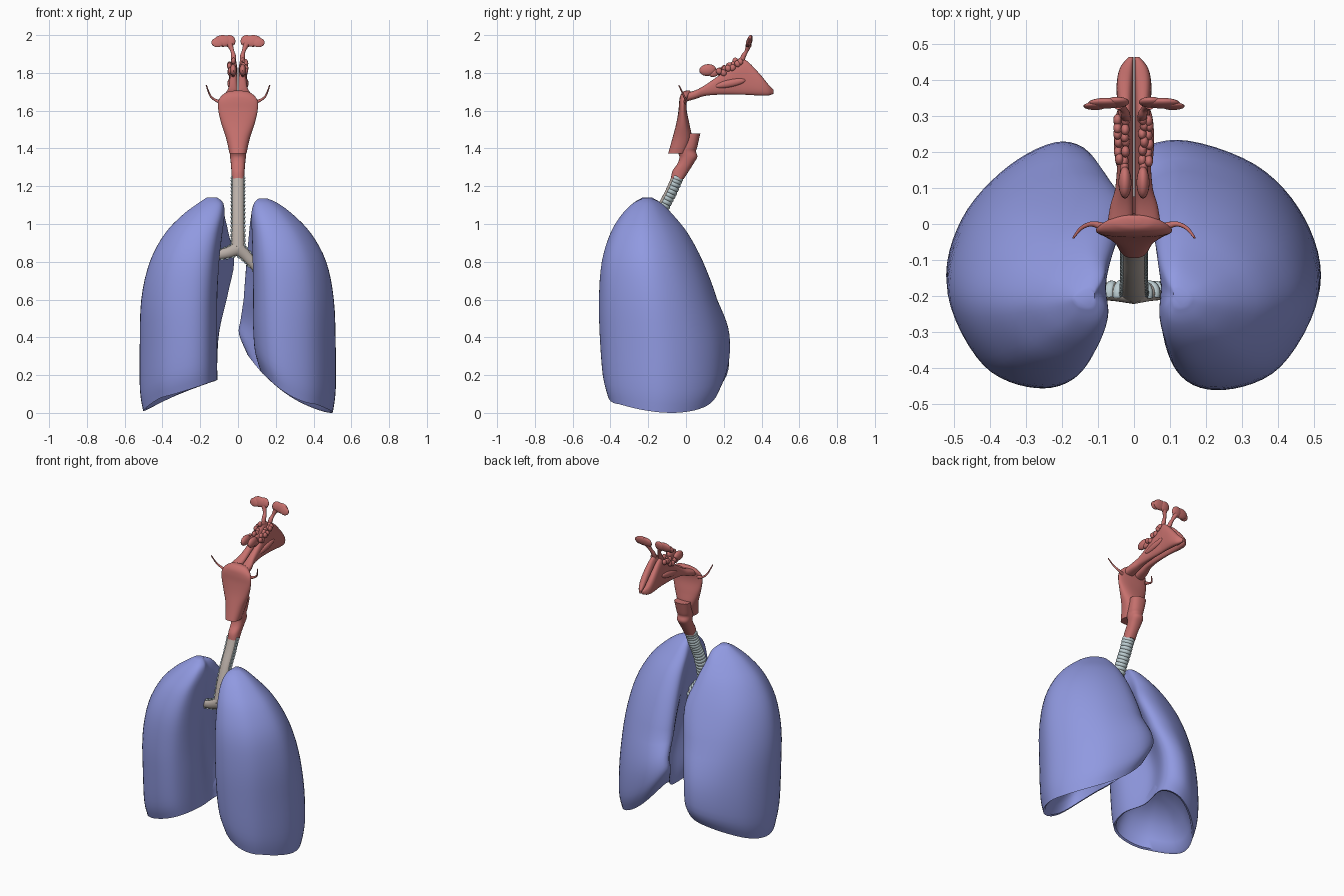
import bpy, bmesh, math, random
from mathutils import Vector

if "Cube" in bpy.data.objects:
    bpy.data.objects.remove(bpy.data.objects["Cube"])

random.seed(4)


def material(name, col):
    m = bpy.data.materials.new(name)
    m.diffuse_color = (*col, 1)
    m.use_nodes = True
    m.node_tree.nodes["Principled BSDF"].inputs["Base Color"].default_value = m.diffuse_color
    return m


RED = material("airway_red", (0.57, 0.165, 0.155))
BLUE = material("lung_blue", (0.28, 0.32, 0.75))
BEIGE = material("membrane_beige", (0.49, 0.43, 0.39))
GREY = material("cartilage_grey", (0.52, 0.63, 0.66))


def spline(pts, n, closed=False):
    """Catmull-Rom through tuples of any size, n steps per span."""
    out, c = [], len(pts)
    get = (lambda i: pts[i % c]) if closed else (lambda i: pts[max(0, min(c - 1, i))])
    for i in range(c if closed else c - 1):
        for k in range(n):
            t = k / n
            out.append(tuple(
                b + 0.5 * t * (d - a + t * (2 * a - 5 * b + 4 * d - e + t * (3 * (b - d) + e - a)))
                for a, b, d, e in zip(get(i - 1), get(i), get(i + 1), get(i + 2))))
    if not closed:
        out.append(tuple(pts[-1]))
    return out


def make(name, bm, mat):
    bmesh.ops.recalc_face_normals(bm, faces=bm.faces)
    me = bpy.data.meshes.new(name)
    bm.to_mesh(me)
    bm.free()
    me.materials.append(mat)
    ob = bpy.data.objects.new(name, me)
    bpy.context.collection.objects.link(ob)
    return ob


def add_loft(bm, rings):
    vs = [[bm.verts.new(p) for p in r] for r in rings]
    n = len(rings[0])
    for a, b in zip(vs, vs[1:]):
        for i in range(n):
            bm.faces.new((a[i], a[(i + 1) % n], b[(i + 1) % n], b[i]))
    bm.faces.new(vs[0])
    bm.faces.new(vs[-1])


def loft(name, rings, mat):
    bm = bmesh.new()
    add_loft(bm, rings)
    return make(name, bm, mat)


def oval(n=28, power=1.0):
    """Unit outline; power below 1 makes it boxier."""
    for i in range(n):
        a = math.tau * i / n
        c, s = math.cos(a), math.sin(a)
        yield math.copysign(abs(c) ** power, c), math.copysign(abs(s) ** power, s)


def frames(path):
    """Position, tangent, forward and sideways directions along a path."""
    P = [Vector(p[:3]) for p in path]
    for i, p in enumerate(P):
        t = (P[min(i + 1, len(P) - 1)] - P[max(i - 1, 0)]).normalized()
        f = (Vector((0, 1, 0)) - t * t.y).normalized()
        yield p, t, f, t.cross(f)


def tube(name, ctrl, mat, steps=6, n=16, back=1.0):
    path = spline(ctrl, steps)          # control points are x, y, z, radius
    rings = [[p + q[3] * (f * (c if c > 0 else c * back) + s * u) for c, u in oval(n)]
             for q, (p, t, f, s) in zip(path, frames(path))]
    return loft(name, rings, mat)


def blobs(name, items, mat):
    """Ellipsoids: centre, radii, tilt about x."""
    bm = bmesh.new()
    for c, r, tilt in items:
        new = bmesh.ops.create_uvsphere(bm, u_segments=18, v_segments=10, radius=1)["verts"]
        ct, st = math.cos(tilt), math.sin(tilt)
        for v in new:
            x, y, z = (v.co[i] * r[i] for i in range(3))
            v.co = (c[0] + x, c[1] + y * ct - z * st, c[2] + y * st + z * ct)
    return make(name, bm, mat)


# Lungs: levels of (height, back y, front y, outer x, inner back x, inner front x, notch x)
def lung(name, side, levels, lift):
    rings = []
    for w, yb, yf, xo, xb, xf, xn in spline(levels, 4):
        L, W = yf - yb, xo - xb
        ctrl = [(xb, yb + .3 * L), (xb + .12 * W, yb + .06 * L), (xb + .4 * W, yb),
                (xb + .76 * W, yb + .1 * L), (xo, yb + .4 * L), (xo - .1 * W, yb + .68 * L),
                (xo - .42 * W, yb + .9 * L), (xf + .22 * (xo - xf), yf),
                (xf, yf - .1 * L), (xn, yb + .6 * L)]
        rings.append([(side * x, y, w + lift(x) * max(0, 1 - w / .6)
                       + .05 * (x / .5) ** 2 * min(1, ((y + .07) / .28) ** 2) * max(0, 1 - w / .2))
                      for x, y in spline(ctrl, 6, True)])
    # hollow underside for the diaphragm
    rim = rings[0]
    c = [sum(p[i] for p in rim) / len(rim) for i in range(3)]
    for s, up in ((.95, .005), (.9, .06), (.75, .13), (.5, .18), (.2, .2)):
        rings.insert(0, [(c[0] + (p[0] - c[0]) * s, c[1] + (p[1] - c[1]) * s,
                          c[2] + (p[2] - c[2]) * s + up) for p in rim])
    return loft(name, rings, BLUE)


lung("right_lung", 1, [
    (.0, -.415, .19, .50, .12, .05, .13), (.12, -.44, .23, .515, .09, .005, .14),
    (.35, -.455, .225, .515, .08, .015, .15), (.6, -.46, .165, .505, .08, .03, .13),
    (.8, -.445, .09, .465, .078, .045, .10), (.95, -.40, .01, .385, .075, .06, .08),
    (1.05, -.34, -.07, .29, .072, .073, .075), (1.11, -.28, -.13, .21, .085, .09, .09),
    (1.135, -.23, -.18, .155, .11, .11, .11)],
    lambda x: .38 * max(0, 1 - x / .5) ** 2)
lung("left_lung", -1, [
    (.0, -.41, .18, .50, .11, .11, .13), (.12, -.435, .225, .517, .11, .11, .15),
    (.35, -.45, .22, .518, .11, .10, .17), (.6, -.455, .16, .51, .11, .06, .15),
    (.8, -.44, .085, .465, .10, .02, .11), (.95, -.395, .005, .385, .085, .05, .085),
    (1.05, -.335, -.07, .29, .072, .075, .078), (1.11, -.28, -.13, .21, .078, .085, .09),
    (1.14, -.23, -.18, .165, .11, .11, .11)],
    lambda x: .22 * max(0, 1 - x / .52))

# Windpipe and bronchi: membrane tube with C-shaped cartilage rings on the front
airways = {
    "trachea": ([(0, -.05, 1.25, .033), (0, -.085, 1.17, .033), (0, -.13, 1.08, .033),
                 (0, -.17, .97, .034), (0, -.195, .86, .036)], 19),
    "left_bronchus": ([(0, -.195, .87, .036), (-.05, -.192, .85, .030), (-.1, -.19, .838, .026),
                       (-.16, -.185, .828, .022)], 6),
    "right_bronchus": ([(0, -.195, .87, .036), (.04, -.192, .835, .030), (.08, -.19, .79, .026),
                        (.13, -.18, .73, .022)], 7)}
for name, (ctrl, count) in airways.items():
    tube(name + "_membrane", ctrl, BEIGE, back=.75)
    path = spline(ctrl, 24)
    fr = list(frames(path))
    bm = bmesh.new()
    for k in range(0 if name == "trachea" else 1, count):
        i = round((k + .5) / count * (len(path) - 1))
        p, t, f, s = fr[i]
        sections = []
        for j in range(15):
            a = math.radians(-110 + 220 * j / 14)
            radial = f * math.cos(a) + s * math.sin(a)
            sections.append([p + radial * (path[i][3] + .001 + .005 * c) + t * .0105 * u
                             for c, u in oval(8)])
        add_loft(bm, sections)
    make(name + "_rings", bm, GREY)


# Throat: sections of (z, back y, front y, half width)
def upright(name, table, power=1.0):
    loft(name, [[(hw * c, (yb + yf) / 2 + (yf - yb) / 2 * s, z) for c, s in oval(32, power)]
                for z, yb, yf, hw in spline(table, 5)], RED)


upright("pharynx", [
    (1.372, -.095, .0, .045), (1.45, -.073, .03, .062), (1.53, -.052, .018, .088),
    (1.60, -.04, .004, .104), (1.65, -.036, .005, .104), (1.68, -.03, .02, .086),
    (1.70, -.015, .025, .055), (1.706, .0, .02, .02)], .85)
upright("larynx", [
    (1.238, -.08, -.012, .034), (1.28, -.072, .015, .035), (1.32, -.045, .04, .038),
    (1.355, -.035, .06, .042), (1.385, -.045, .053, .043), (1.41, -.03, .06, .046),
    (1.48, .0, .076, .05)], .85)

nose = [(-.01, 1.645, 1.69, .075), (.05, 1.662, 1.708, .066), (.1, 1.678, 1.735, .052),
        (.18, 1.685, 1.79, .046), (.28, 1.685, 1.86, .044), (.32, 1.684, 1.865, .046),
        (.39, 1.68, 1.795, .048), (.435, 1.68, 1.74, .038), (.464, 1.69, 1.71, .014)]

for side, tag in ((1, "right"), (-1, "left")):
    # Nasal half, with a thin gap along the middle
    loft(tag + "_nasal_cavity",
         [[(side * (.002 + (hw - .002) * (.5 + .5 * c)), y, (zb + zt) / 2 + (zt - zb) / 2 * s)
           for c, s in oval(28, .8)] for y, zb, zt, hw in spline(nose, 5)], RED)
    # Cheek sinus on the side, sphenoid sinus behind
    blobs(tag + "_maxillary_sinus", [((side * .042, .235, 1.745), (.014, .085, .02), .2)], RED)
    blobs(tag + "_sphenoid_sinus", [((side * .025, .115, 1.815), (.018, .045, .031), .1),
                                    ((side * .026, .15, 1.80), (.013, .03, .02), .4)], RED)
    # Cluster of small ethmoid cells
    cells = []
    for i in range(6):
        for j in range(2):
            y = .18 + .022 * i + random.uniform(-.006, .006)
            cells.append(((side * (.026 + .016 * j + random.uniform(-.004, .004)), y,
                           1.81 + .010 * i + random.uniform(-.014, .014) - .012 * j),
                          (.012, .016, .018), random.uniform(-.7, .7)))
    blobs(tag + "_ethmoid_cells", cells, RED)
    # Fan-shaped frontal sinus with its duct
    blobs(tag + "_frontal_sinus", [((side * .047, .338, 1.968), (.034, .013, .033), -.25),
                                   ((side * .08, .335, 1.969), (.048, .013, .032), -.25),
                                   ((side * .108, .327, 1.961), (.033, .009, .026), -.25)], RED)
    tube(tag + "_frontal_duct", [(side * .022, .29, 1.85, .013), (side * .024, .305, 1.89, .013),
                                 (side * .03, .32, 1.915, .01), (side * .043, .333, 1.95, .016)], RED)
    # Ear tube
    tube(tag + "_ear_tube", [(side * .085, -.008, 1.645, .012), (side * .118, .0, 1.655, .007),
                             (side * .147, -.012, 1.68, .005), (side * .168, -.038, 1.735, .003)], RED)

bpy.ops.object.select_all(action='SELECT')
bpy.context.view_layer.objects.active = bpy.context.selected_objects[0]
bpy.ops.object.shade_smooth_by_angle(angle=math.radians(45))
